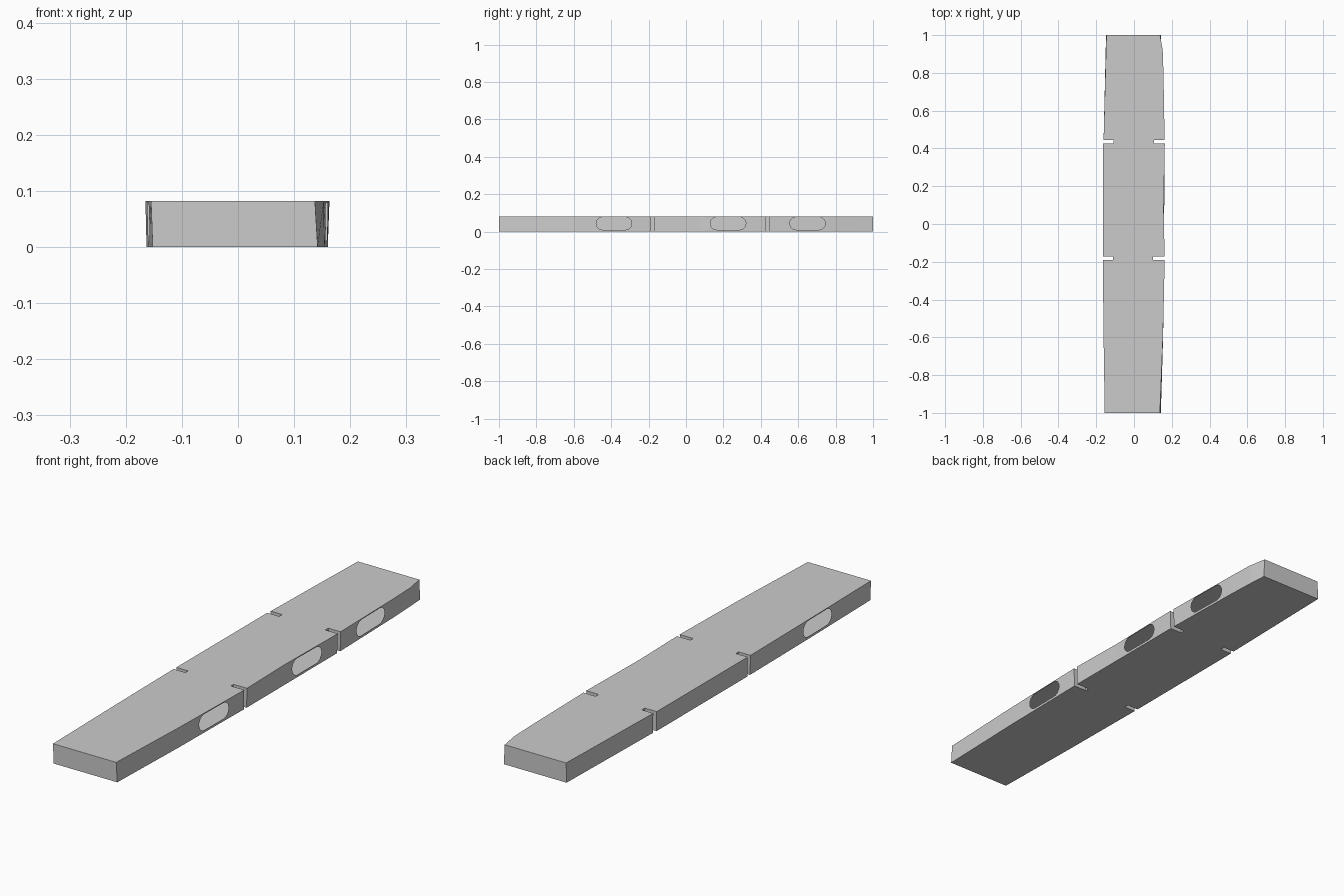
import bpy, bmesh, math

if "Cube" in bpy.data.objects:
    bpy.data.objects.remove(bpy.data.objects["Cube"])

T = 0.082                      # plank thickness
R, ZC = 0.034, 0.044           # slot end radius and height
# slots: (side, centre y)
SLOTS = [(1, -0.385), (1, 0.225), (1, 0.65), (-1, -0.64)]

# edge profiles from y=-1 to y=1: (y, x at top, x at bottom)
right = [(-1, 0.137, 0.142), (-0.6, 0.153, 0.154), (-0.3, 0.16, 0.158),
         (-0.19, 0.162, 0.16), (-0.19, 0.10, 0.10), (-0.172, 0.10, 0.10), (-0.172, 0.162, 0.16),
         (0.08, 0.157, 0.16), (0.426, 0.163, 0.16),
         (0.426, 0.105, 0.105), (0.446, 0.105, 0.105), (0.446, 0.162, 0.16),
         (0.8, 0.156, 0.152), (0.92, 0.152, 0.147), (1, 0.138, 0.142)]
left = [(-1, 0.155, 0.152), (-0.6, 0.161, 0.159), (-0.19, 0.165, 0.163),
        (-0.19, 0.11, 0.11), (-0.172, 0.11, 0.11), (-0.172, 0.165, 0.163),
        (0.426, 0.163, 0.162), (0.426, 0.108, 0.108), (0.446, 0.108, 0.108),
        (0.446, 0.161, 0.16), (1, 0.146, 0.148)]


def prism(bm, low, high):
    a = [bm.verts.new(p) for p in low]
    b = [bm.verts.new(p) for p in high]
    n = len(a)
    bm.faces.new(a[::-1])
    bm.faces.new(b)
    for i in range(n):
        j = (i + 1) % n
        bm.faces.new((a[i], a[j], b[j], b[i]))


def make_object(name, bm):
    bmesh.ops.recalc_face_normals(bm, faces=bm.faces)
    me = bpy.data.meshes.new(name)
    bm.to_mesh(me)
    bm.free()
    ob = bpy.data.objects.new(name, me)
    bpy.context.collection.objects.link(ob)
    return ob


# notched, tapered plank
bm = bmesh.new()
low = [(xb, y, 0) for y, xt, xb in right] + [(-xb, y, 0) for y, xt, xb in left[::-1]]
high = [(xt, y, T) for y, xt, xb in right] + [(-xt, y, T) for y, xt, xb in left[::-1]]
prism(bm, low, high)
plank = make_object("plank", bm)

# rounded slot cutters
bm = bmesh.new()
for side, yc in SLOTS:
    ring = []
    for s in (1, -1):
        for k in range(13):
            a = s * math.pi / 2 - math.pi / 2 + (math.pi * k / 12 - math.pi / 2) + (math.pi / 2 - s * math.pi / 2) * 2
            ring.append((yc + s * (0.095 - R) + R * math.cos(a), ZC + R * math.sin(a)))
    prism(bm, [(side * 0.09, y, z) for y, z in ring], [(side * 0.2, y, z) for y, z in ring])
cutter = make_object("slot_cutter", bm)

mod = plank.modifiers.new("slots", 'BOOLEAN')
mod.operation, mod.solver, mod.object = 'DIFFERENCE', 'EXACT', cutter
bpy.context.view_layer.objects.active = plank
plank.select_set(True)
bpy.ops.object.modifier_apply(modifier=mod.name)
bpy.data.objects.remove(cutter)

# open the slots into the hollow inside of the plank
bm = bmesh.new()
bm.from_mesh(plank.data)
inner = []
for f in bm.faces:
    c = f.calc_center_median()
    if 0.005 < c.z < T - 0.003 and abs(c.x) < 0.137 and any(
            c.x * s > 0 and abs(c.y - y) < 0.1 for s, y in SLOTS):
        inner.append(f)
bmesh.ops.delete(bm, geom=inner, context='FACES')
bm.to_mesh(plank.data)
bm.free()
